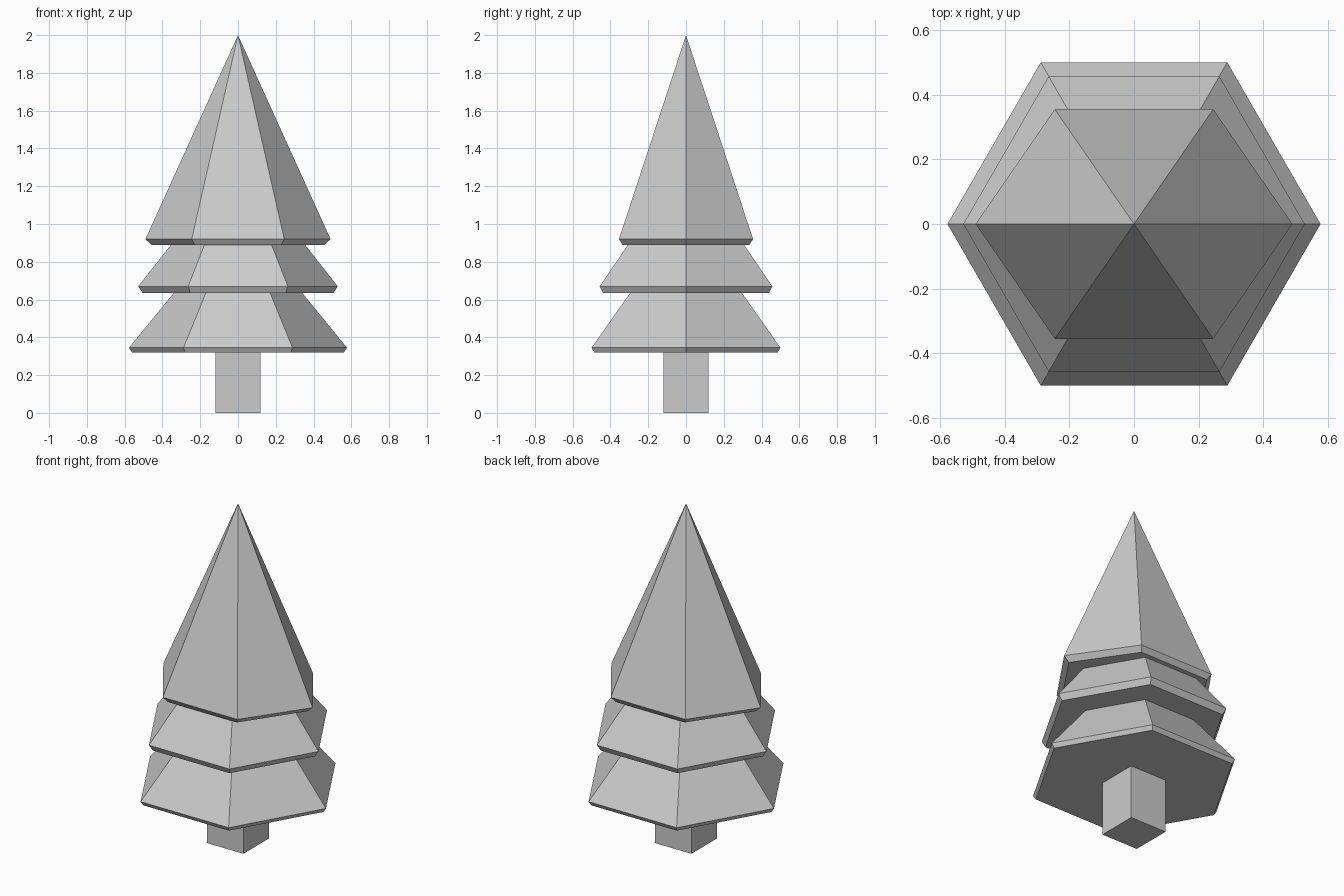
import bpy, bmesh
from math import cos, sin, pi

if "Cube" in bpy.data.objects:
    bpy.data.objects.remove(bpy.data.objects["Cube"])

S = sin(pi / 3)


def finish(name, bm):
    bmesh.ops.recalc_face_normals(bm, faces=bm.faces)
    me = bpy.data.meshes.new(name)
    bm.to_mesh(me)
    bm.free()
    ob = bpy.data.objects.new(name, me)
    bpy.context.collection.objects.link(ob)


# trunk: square post tucked into the lowest tier's underside
bm = bmesh.new()
bmesh.ops.create_cube(bm, size=1)
for v in bm.verts:
    v.co = (v.co.x * 0.24, v.co.y * 0.24, (v.co.z + 0.5) * 0.325)
finish("trunk", bm)

# foliage: stacked hexagonal rings (half width x, half depth y, z)
rings = [
    (0.56, 0.486, 0.32), (0.577, 0.50, 0.345), (0.34, 0.296, 0.635),   # lower tier
    (0.505, 0.439, 0.635), (0.528, 0.457, 0.67), (0.355, 0.307, 0.89),  # middle tier
    (0.457, 0.335, 0.89), (0.49, 0.355, 0.92),                          # top tier rim
]
bm = bmesh.new()
loops = [[bm.verts.new((rx * cos(i * pi / 3), ry * sin(i * pi / 3) / S, z))
          for i in range(6)] for rx, ry, z in rings]
bm.faces.new(loops[0])
for a, b in zip(loops, loops[1:]):
    for i in range(6):
        j = (i + 1) % 6
        bm.faces.new((a[i], a[j], b[j], b[i]))
# pointed crown
tip = bm.verts.new((0, 0, 2))
for i in range(6):
    bm.faces.new((loops[-1][i], loops[-1][(i + 1) % 6], tip))
finish("foliage", bm)
